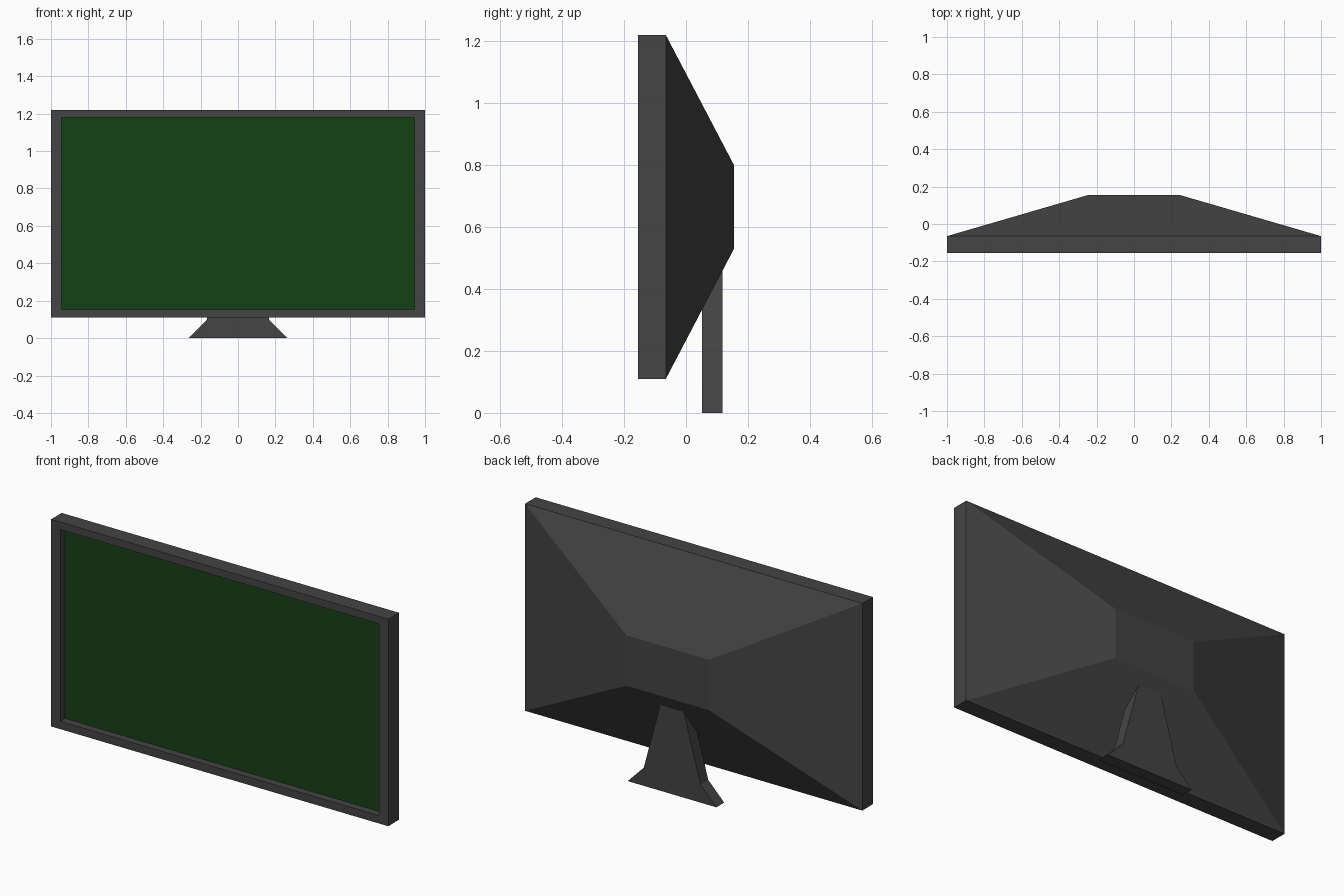
import bpy, bmesh

if "Cube" in bpy.data.objects:
    bpy.data.objects.remove(bpy.data.objects["Cube"])


def material(name, color):
    mat = bpy.data.materials.new(name)
    mat.diffuse_color = (*color, 1)
    mat.use_nodes = True
    mat.node_tree.nodes["Principled BSDF"].inputs["Base Color"].default_value = mat.diffuse_color
    return mat


def finish(name, bm, mat):
    bmesh.ops.recalc_face_normals(bm, faces=bm.faces)
    mesh = bpy.data.meshes.new(name)
    bm.to_mesh(mesh)
    bm.free()
    mesh.materials.append(mat)
    obj = bpy.data.objects.new(name, mesh)
    bpy.context.collection.objects.link(obj)
    return obj


def ring(bm, half_x, z0, z1, y):
    return [bm.verts.new((x, y, z)) for x, z in
            ((-half_x, z0), (half_x, z0), (half_x, z1), (-half_x, z1))]


FRONT, RECESS = -0.155, -0.115
OPENING = (0.945, 0.152, 1.18)
plastic = material("dark_plastic", (0.058, 0.058, 0.058))
green = material("screen_green", (0.008, 0.052, 0.0075))

# Housing: rectangular sections from the recess, over the bezel, to the tapered back
bm = bmesh.new()
sections = [(*OPENING, RECESS), (*OPENING, FRONT), (1.0, 0.11, 1.22, FRONT),
            (1.0, 0.11, 1.22, -0.065), (0.245, 0.53, 0.80, 0.155)]
rings = [ring(bm, *s) for s in sections]
for a, b in zip(rings, rings[1:]):
    for i in range(4):
        j = (i + 1) % 4
        bm.faces.new((a[i], a[j], b[j], b[i]))
bm.faces.new(rings[-1])
finish("housing", bm, plastic)

# Screen: panel closing the bottom of the recess
bm = bmesh.new()
bm.faces.new(ring(bm, *OPENING, RECESS))
finish("screen", bm, green)

# Stand: mirrored flared profile extruded through its thickness
bm = bmesh.new()
right = [(0.263, 0.0), (0.168, 0.097), (0.07, 0.46)]
profile = right + [(-x, z) for x, z in reversed(right)]
face = bm.faces.new([bm.verts.new((x, 0.052, z)) for x, z in profile])
ext = bmesh.ops.extrude_face_region(bm, geom=[face], use_keep_orig=True)
bmesh.ops.translate(bm, vec=(0, 0.066, 0),
                    verts=[v for v in ext["geom"] if isinstance(v, bmesh.types.BMVert)])
finish("stand", bm, plastic)
